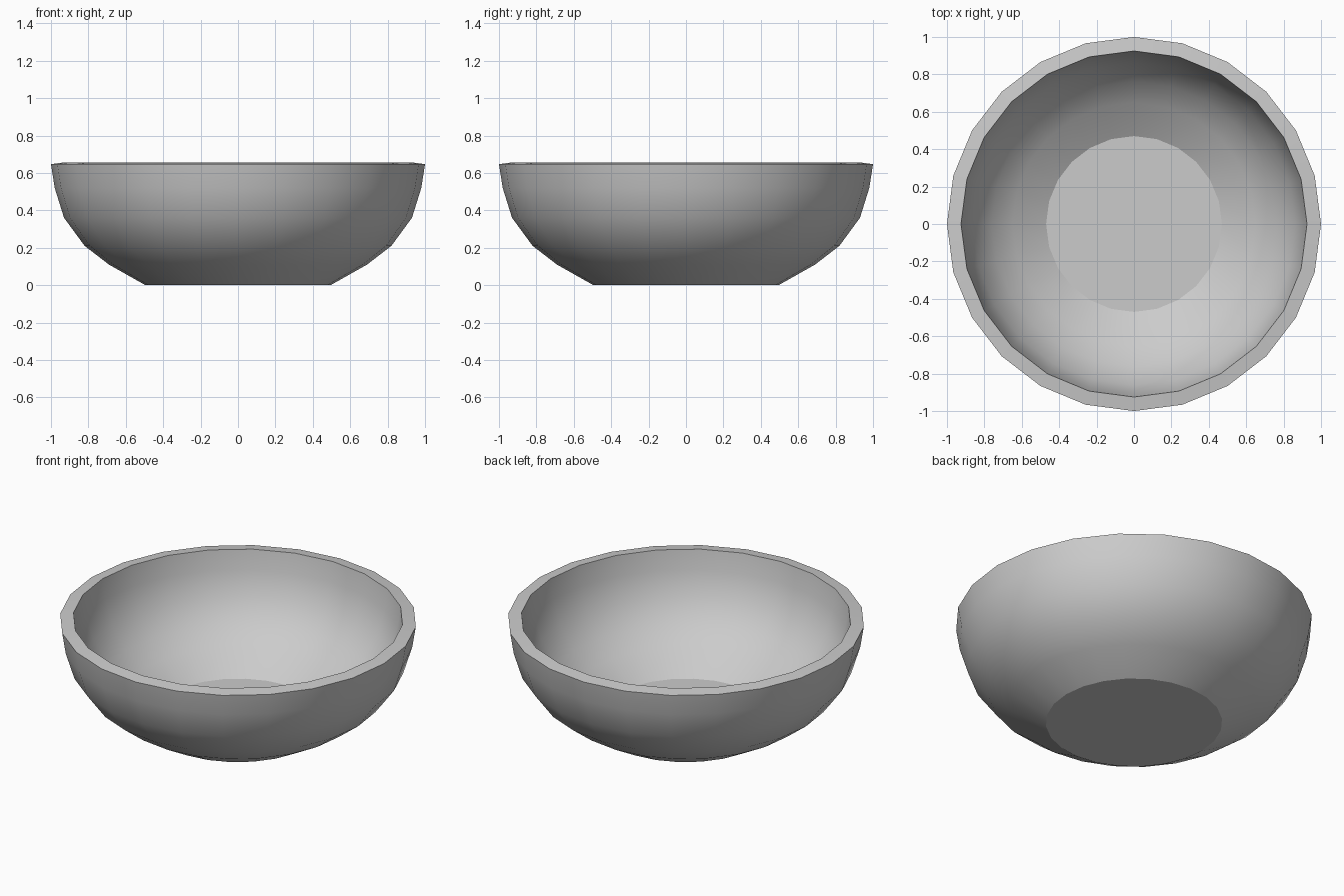
import bpy, bmesh, math

if "Cube" in bpy.data.objects:
    bpy.data.objects.remove(bpy.data.objects["Cube"])

SIDES = 24
# wall section (radius, height): up the outside, over the rim, down the inside
PROFILE = [(0.495, 0), (0.69, 0.11), (0.82, 0.21), (0.93, 0.36), (0.98, 0.52), (1.0, 0.647),
           (0.925, 0.657), (0.907, 0.537), (0.862, 0.392), (0.762, 0.258), (0.65, 0.172), (0.47, 0.067)]

bm = bmesh.new()
rings = [[bm.verts.new((r * math.cos(2 * math.pi * i / SIDES),
                        r * math.sin(2 * math.pi * i / SIDES), z)) for i in range(SIDES)]
         for r, z in PROFILE]

# wall
for low, high in zip(rings, rings[1:]):
    for i in range(SIDES):
        j = (i + 1) % SIDES
        bm.faces.new((low[i], low[j], high[j], high[i]))

# flat base and inner floor
bm.faces.new(rings[0][::-1])
bm.faces.new(rings[-1])

mesh = bpy.data.meshes.new("bowl")
bm.to_mesh(mesh)
bm.free()
bowl = bpy.data.objects.new("bowl", mesh)
bpy.context.collection.objects.link(bowl)

# smooth walls, crisp rim and base
bpy.context.view_layer.objects.active = bowl
bowl.select_set(True)
bpy.ops.object.shade_smooth_by_angle(angle=math.radians(25))
